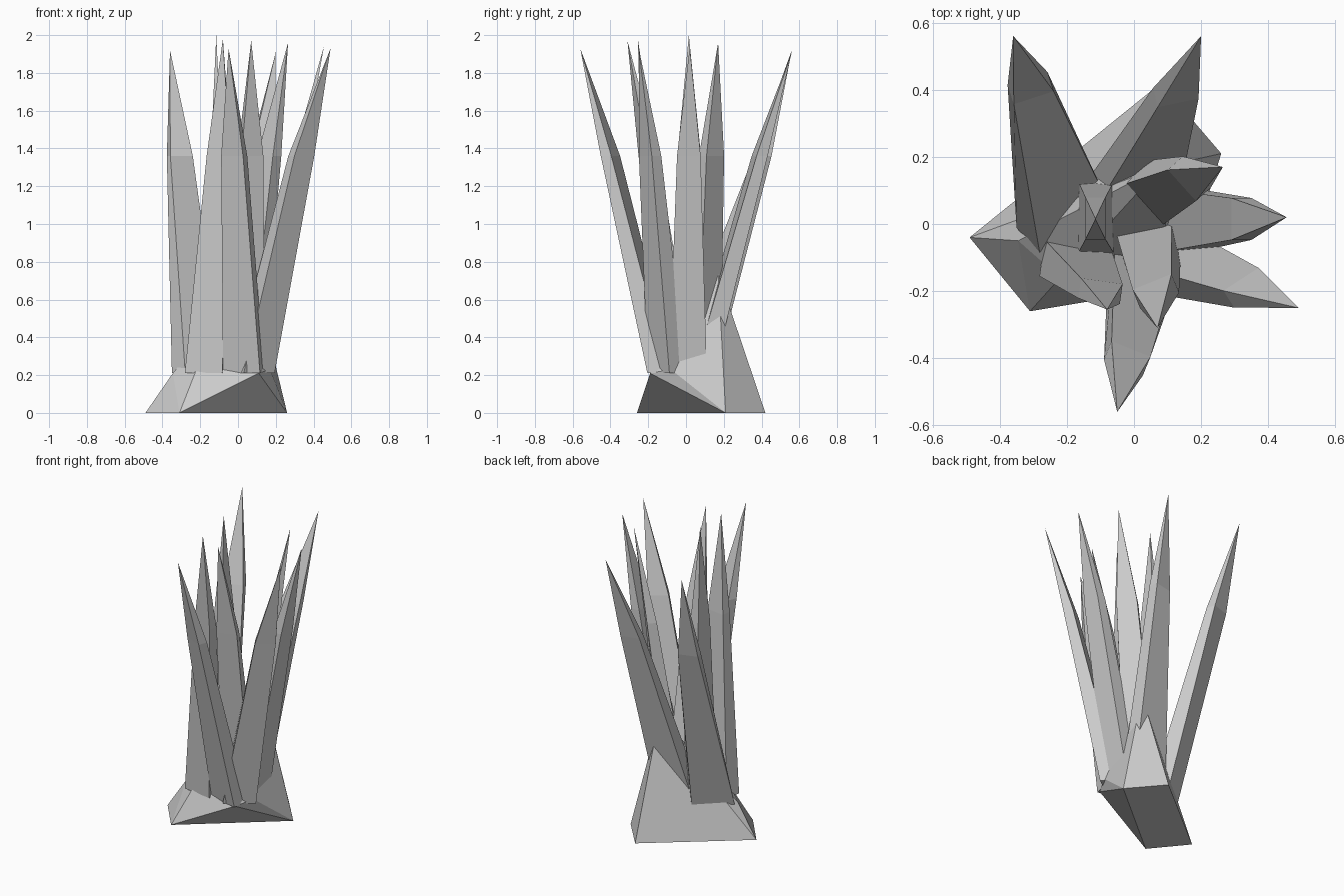
import bpy, bmesh
from math import cos, sin, radians

if "Cube" in bpy.data.objects:
    bpy.data.objects.remove(bpy.data.objects["Cube"])


def finish(bm, name):
    bmesh.ops.recalc_face_normals(bm, faces=bm.faces[:])
    me = bpy.data.meshes.new(name)
    bm.to_mesh(me)
    bm.free()
    ob = bpy.data.objects.new(name, me)
    bpy.context.collection.objects.link(ob)
    return ob


def spike(name, root, mid, tip, angles, root_width, root_depth=.11, mid_size=(.125, .06)):
    """Four-sided blade: tapered shaft from root to mid, then a softly shaded point."""
    bm = bmesh.new()
    rings = []
    sections = ((root, (root_width, root_depth)), (mid, mid_size))
    for ((x, y, z), (w, d)), angle in zip(sections, angles):
        c, s = cos(radians(angle)), sin(radians(angle))
        ring = []
        for u, v in ((-1, -1), (1, -1), (1, 1), (-1, 1)):
            a, b = u * w / 2, v * d / 2
            ring.append(bm.verts.new((x + a * c - b * s, y + a * s + b * c, z)))
        rings.append(ring)
    top = bm.verts.new(tip)
    bm.faces.new(rings[0])
    for i in range(4):
        j = (i + 1) % 4
        bm.faces.new((rings[0][i], rings[0][j], rings[1][j], rings[1][i]))
        bm.faces.new((rings[1][i], rings[1][j], top)).smooth = True
        for pair in ((rings[0][i], rings[1][i]), (rings[1][i], top)):
            bm.edges.get(pair).smooth = False
    finish(bm, name)


# Blades: root x, y / mid x, y / tip x, y, z / turn of root and mid / root width
Z0, Z1 = .21, 1.36
blades = {
    "back_left_spike":   ((-.215, .03), (-.308, .405), (-.36, .56, 1.92), (40, 18), .26),
    "back_right_spike":  ((-.01, .08), (.125, .39), (.20, .56, 1.91), (5, 12), .26),
    "inner_right_spike": ((.02, .08), (.165, .135), (.265, .17, 1.96), (-40, -48), .19),
    "right_spike":       ((.10, .01), (.32, .015), (.455, .02, 1.94), (90, 90), .20),
    "front_right_spike": ((.08, -.10), (.335, -.19), (.49, -.25, 1.93), (35, 33), .20),
    "inner_front_spike": ((.04, -.03), (.065, -.20), (.07, -.31, 1.97), (15, 22), .18),
    "front_spike":       ((.03, -.13), (-.02, -.40), (-.05, -.56, 1.93), (-12, -22), .20),
    "front_left_spike":  ((-.175, -.115), (-.10, -.20), (-.08, -.255, 1.98), (-8, -8), .20),
    "centre_spike":      ((-.113, .02), (-.115, .017), (-.115, .015, 2.0), (90, 90), .22),
}
for name, (r, m, t, ang, width) in blades.items():
    spike(name, (*r, Z0), (*m, Z1), t, ang, width)

# Rocky base: turned rectangular foot flaring into the roots of the blades
foot = [(-.49, -.04, 0), (-.31, -.26, 0), (.26, .21, 0), (.08, .42, 0)]
shoulder = [(-.345, -.05, .21), (-.22, -.16, .23), (.11, -.19, .21),
            (.17, -.08, .23), (.08, .23, .56), (.08, .17, .74), (-.14, .15, .24)]
bm = bmesh.new()
for p in foot + shoulder:
    bm.verts.new(p)
bmesh.ops.convex_hull(bm, input=bm.verts[:])
finish(bm, "base")
